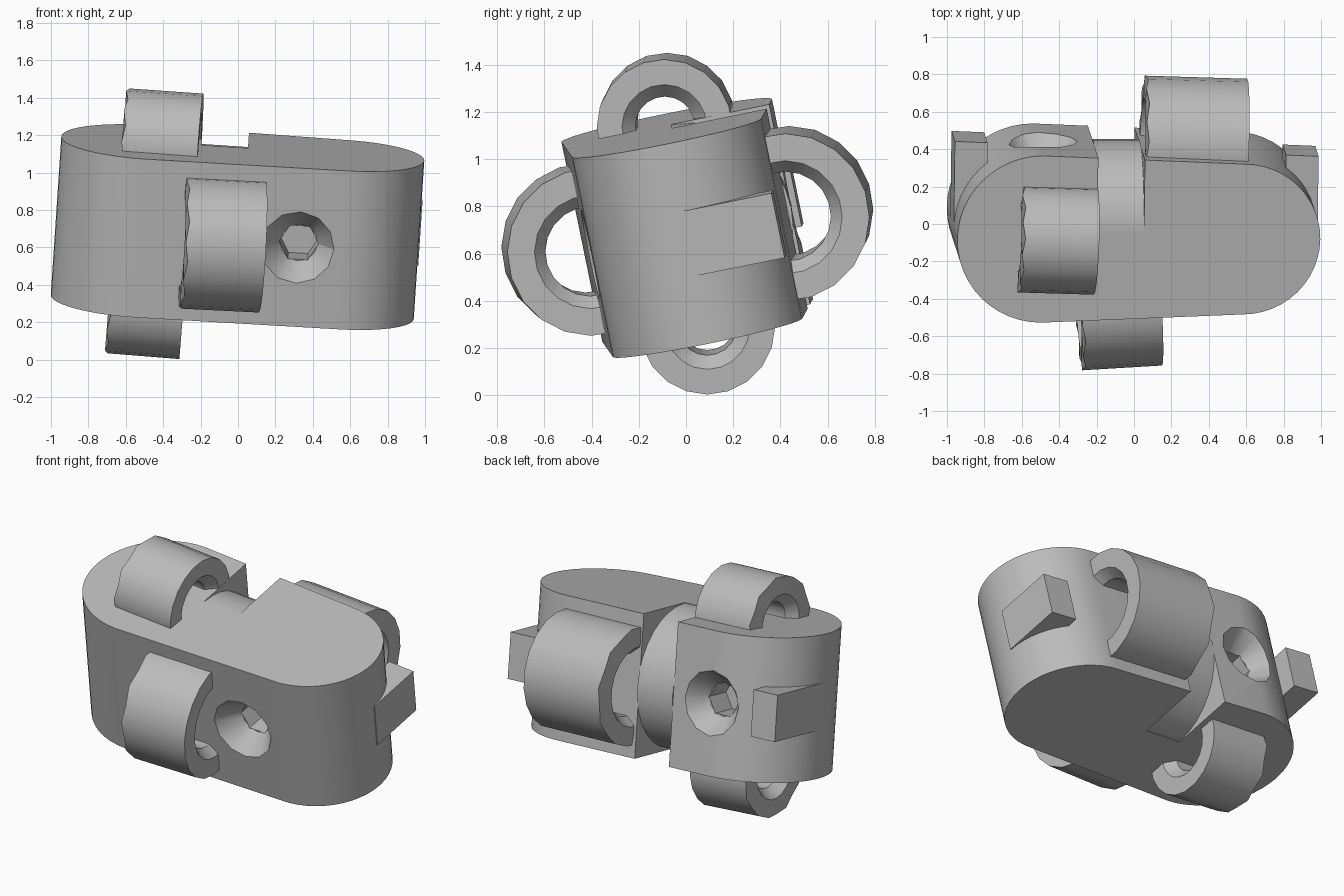
import bpy, bmesh
from math import sin, cos, pi, radians
from mathutils import Matrix, Vector

if "Cube" in bpy.data.objects:
    bpy.data.objects.remove(bpy.data.objects["Cube"], do_unlink=True)

grey = bpy.data.materials.new("plain grey")
grey.use_nodes = True
grey.diffuse_color = (0.5, 0.5, 0.5, 1)
grey.node_tree.nodes["Principled BSDF"].inputs["Base Color"].default_value = (0.5, 0.5, 0.5, 1)

# Leaning frame of the main block
up = Vector((0.065, -0.2, 0.977)).normalized()
side = Vector((1, 0, -0.067))
side = (side - up * side.dot(up)).normalized()
back = up.cross(side)
FRAME = Matrix((side, back, up)).transposed().to_4x4()
FRAME.translation = (0, 0.005, 0.705)

LEFT_X, LEFT_R, RIGHT_X, RIGHT_R, HALF = -0.52, 0.455, 0.56, 0.41, 0.433


def make(name, bm, matrix, angle=30):
    bmesh.ops.recalc_face_normals(bm, faces=bm.faces)
    mesh = bpy.data.meshes.new(name)
    bm.to_mesh(mesh)
    bm.free()
    mesh.materials.append(grey)
    ob = bpy.data.objects.new(name, mesh)
    bpy.context.collection.objects.link(ob)
    ob.matrix_world = matrix
    smooth(ob, angle)
    return ob


def smooth(ob, angle=30):
    bpy.ops.object.select_all(action="DESELECT")
    ob.select_set(True)
    bpy.context.view_layer.objects.active = ob
    bpy.ops.object.shade_smooth_by_angle(angle=radians(angle))


def prism(name, outline, half):
    bm = bmesh.new()
    low = [bm.verts.new((x, y, -half)) for x, y in outline]
    face = bm.faces.new(low)
    top = bmesh.ops.extrude_face_region(bm, geom=[face])["geom"]
    bmesh.ops.translate(bm, vec=(0, 0, 2 * half),
                        verts=[v for v in top if isinstance(v, bmesh.types.BMVert)])
    return make(name, bm, FRAME)


def lathe(name, profile, sides, matrix, ragged=0.0, closed=True):
    """Turn (x, radius) points round the x axis."""
    bm = bmesh.new()
    rings = []
    for i, (x, r) in enumerate(profile):
        ring = []
        for k in range(sides):
            a = 2 * pi * k / sides
            dx = ragged * (k % 2) if i == 0 else 0
            ring.append(bm.verts.new((x + dx, r * cos(a), r * sin(a))))
        rings.append(ring)
    pairs = list(zip(rings, rings[1:]))
    if closed:
        pairs.append((rings[-1], rings[0]))
    else:
        bm.faces.new(rings[0])
        bm.faces.new(rings[-1])
    for a, b in pairs:
        for k in range(sides):
            n = (k + 1) % sides
            bm.faces.new((a[k], a[n], b[n], b[k]))
    return make(name, bm, matrix)


def cut(target, cutter):
    cutter.hide_render = True
    cutter.hide_viewport = True
    mod = target.modifiers.new("cut", "BOOLEAN")
    mod.operation = "DIFFERENCE"
    mod.solver = "EXACT"
    mod.object = cutter
    bpy.context.view_layer.objects.active = target
    bpy.ops.object.modifier_apply(modifier=mod.name)
    bpy.data.objects.remove(cutter, do_unlink=True)


# Main block: rounded at both ends, slightly narrower towards +x
STEPS = 24
outline = []
for cx, r, start in ((RIGHT_X, RIGHT_R, -pi / 2), (LEFT_X, LEFT_R, pi / 2)):
    for k in range(STEPS + 1):
        a = start + pi * k / STEPS
        outline.append((cx + r * cos(a), r * sin(a)))
block = prism("main_block", outline, HALF)

# Notch in the back with a round barrel inside
N0, N1 = -0.225, 0.025
cut(block, prism("notch_cutter", [(N0, 0.02), (N1, 0.02), (N1, 1), (N0, 1)], 1))
lathe("notch_barrel", [(N0, 0.43), (N1, 0.43)], 32,
      FRAME @ Matrix.Translation((0, 0.02, 0)), closed=False)


def back_y(x):
    return LEFT_R + (RIGHT_R - LEFT_R) * (x - LEFT_X) / (RIGHT_X - LEFT_X)


# Countersunk sockets with hexagonal bottoms, front and back
for x, sign in ((0.33, -1), (-0.5, 1)):
    place = (FRAME @ Matrix.Translation((x, sign * back_y(x), 0))
             @ Matrix.Rotation(-sign * pi / 2, 4, "Z"))
    cut(block, lathe("countersink_cutter", [(-0.02, 0.21), (0.13, 0.1)], 12, place, closed=False))
    cut(block, lathe("socket_cutter", [(0.05, 0.105), (0.3, 0.105)], 6, place, closed=False))
smooth(block)

# Square key corners at both ends of the back
for name, end, inner in (("key_right", -0.975, -0.8), ("key_left", 0.975, 0.8)):
    prism(name, [(end, 0), (end, back_y(end)), (inner, back_y(inner)), (inner, 0)], 0.14)

# Four half-sunk loops: centre, axis, half length, outer, face and bore radius
loops = {
    "front_loop": ((-0.085, -0.415, 0.617), (1, 0.06, -0.05), 0.215, 0.355, 0.24, 0.19),
    "back_loop": ((0.32, 0.43, 0.77), (1, -0.03, -0.06), 0.275, 0.355, 0.24, 0.19),
    "top_loop": ((-0.41, -0.085, 1.15), (1, -0.03, -0.07), 0.205, 0.287, 0.18, 0.125),
    "bottom_loop": ((-0.49, 0.09, 0.305), (1, 0, -0.08), 0.2, 0.287, 0.18, 0.125),
}
for name, (centre, axis, h, outer, face, bore) in loops.items():
    x = Vector(axis).normalized()
    y = Vector((0, 0, 1)).cross(x).normalized()
    place = Matrix((x, y, x.cross(y))).transposed().to_4x4()
    place.translation = centre
    profile = [(-h, outer), (h, outer), (h, face), (h - 0.06, bore), (0.06 - h, bore), (-h, face)]
    lathe(name, profile, 20, place, ragged=0.015)
